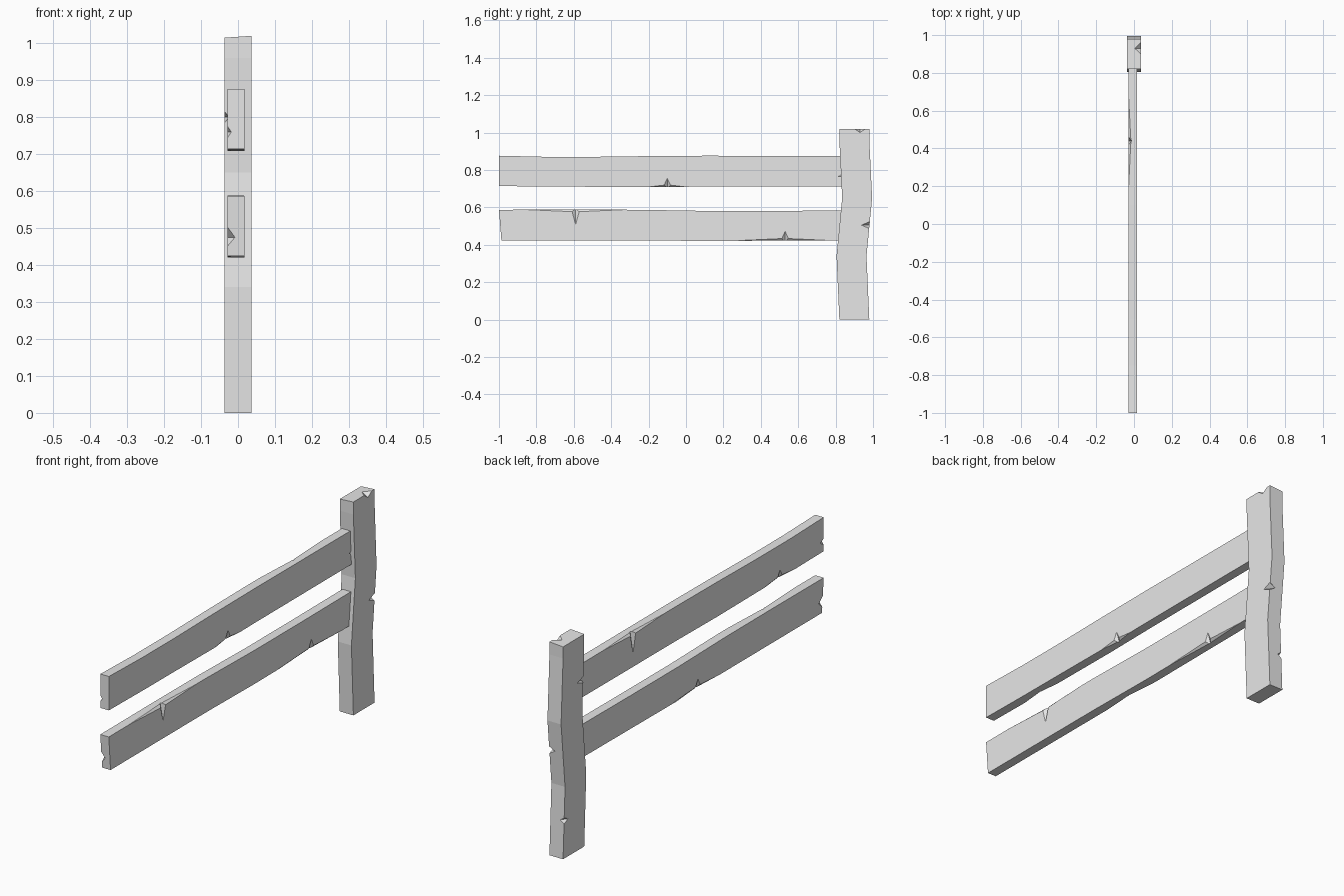
import bpy, bmesh
from mathutils import Vector

cube = bpy.data.objects.get("Cube")
if cube:
    bpy.data.objects.remove(cube, do_unlink=True)

grey = bpy.data.materials.new("plain grey")
grey.use_nodes = True
grey.diffuse_color = (0.8, 0.8, 0.8, 1)
grey.node_tree.nodes["Principled BSDF"].inputs["Base Color"].default_value = (0.8, 0.8, 0.8, 1)


def add_object(name, bm):
    bmesh.ops.recalc_face_normals(bm, faces=bm.faces)
    mesh = bpy.data.meshes.new(name)
    bm.to_mesh(mesh)
    bm.free()
    mesh.materials.append(grey)
    obj = bpy.data.objects.new(name, mesh)
    bpy.context.collection.objects.link(obj)
    return obj


def beam(name, sections):
    """Join a row of four-cornered sections into a closed beam."""
    bm = bmesh.new()
    rings = [[bm.verts.new(p) for p in s] for s in sections]
    for a, b in zip(rings, rings[1:]):
        for i in range(4):
            j = (i + 1) % 4
            bm.faces.new((a[i], a[j], b[j], b[i]))
    bm.faces.new(rings[0])
    bm.faces.new(rings[-1])
    return add_object(name, bm)


def chip(obj, centre, radii):
    """Knock a pointed chip out of an edge with an eight-sided cutter."""
    bm = bmesh.new()
    for axis in range(3):
        for sign in (-1, 1):
            p = Vector(centre)
            p[axis] += sign * radii[axis]
            bm.verts.new(p)
    bmesh.ops.convex_hull(bm, input=bm.verts)
    cutter = add_object("chip_cutter", bm)
    cutter.hide_render = True
    mod = obj.modifiers.new("chip", 'BOOLEAN')
    mod.operation, mod.solver, mod.object = 'DIFFERENCE', 'EXACT', cutter
    bpy.context.view_layer.update()
    graph = bpy.context.evaluated_depsgraph_get()
    mesh = bpy.data.meshes.new_from_object(obj.evaluated_get(graph))
    obj.modifiers.clear()
    obj.data = mesh
    bpy.data.objects.remove(cutter, do_unlink=True)


# Crooked post
W = 0.036
post_rows = [(0, 0.82, 0.98), (0.34, 0.805, 0.965), (0.65, 0.835, 0.995),
             (0.96, 0.82, 0.98), (1.02, 0.82, 0.98)]
post = beam("post", [[(-W, y0, z - (0.005 if z > 1 else 0)), (W, y0, z),
                      (W, y1, z), (-W, y1, z - (0.005 if z > 1 else 0))]
                     for z, y0, y1 in post_rows])
for centre, radii in [((W, 0.93, 1.02), (0.036, 0.03, 0.02)),
                      ((W, 0.98, 0.505), (0.03, 0.042, 0.018)),
                      ((-W, 0.828, 0.80), (0.012, 0.045, 0.015)),
                      ((-W, 0.972, 0.18), (0.02, 0.03, 0.015))]:
    chip(post, centre, radii)

# Rails, slightly wavy along their length
X0, X1 = -0.028, 0.017


def rail(name, rows, end_slant=0):
    sections = []
    for i, (y, low, high) in enumerate(rows):
        yl = y + (end_slant if i == 0 else 0)
        sections.append([(X0, yl, low), (X1, yl, low), (X1, y, high), (X0, y, high)])
    return beam(name, sections)


upper = rail("upper_rail", [(-1, 0.714, 0.876), (-0.75, 0.711, 0.87), (-0.5, 0.71, 0.87),
                            (-0.2, 0.708, 0.874), (0.1, 0.711, 0.876), (0.84, 0.712, 0.875)])
lower = rail("lower_rail", [(-1, 0.424, 0.587), (-0.6, 0.424, 0.588), (-0.25, 0.424, 0.587),
                            (0.1, 0.42, 0.581), (0.45, 0.422, 0.581), (0.86, 0.424, 0.583)], 0.013)

# Long worn edge with one sharp notch: rail, side x, y, z, depth, wear length
for obj, x, y, z, depth, wear in [(upper, X0, 0.44, 0.876, 0.1, 0.24),
                                  (upper, X1, -0.1, 0.709, 0.045, 0.1),
                                  (upper, X0, -0.67, 0.711, 0.04, 0.12),
                                  (lower, X1, -0.59, 0.588, 0.08, 0.27),
                                  (lower, X1, 0.53, 0.422, 0.05, 0.26),
                                  (lower, X0, -0.05, 0.422, 0.045, 0.2)]:
    chip(obj, (x, y, z), (0.012, wear, 0.012))
    chip(obj, (x, y, z), (0.016, 0.022, depth))

# Chipped rail ends
chip(lower, (X0, -0.993, 0.475), (0.021, 0.03, 0.027))
chip(upper, (X0, -1, 0.76), (0.01, 0.025, 0.015))
chip(upper, (X1, 0.84, 0.765), (0.01, 0.03, 0.02))
